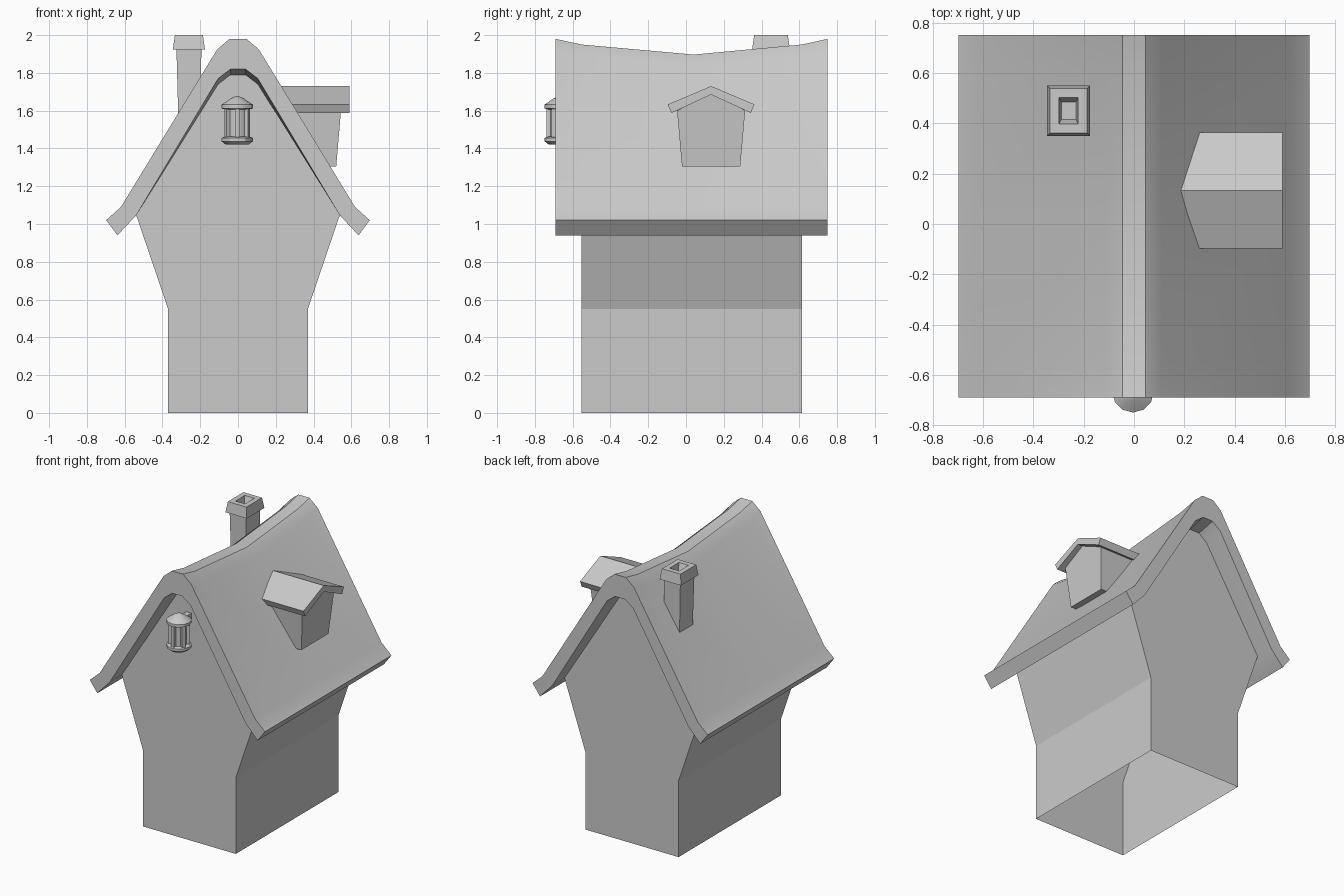
import bpy, math

if "Cube" in bpy.data.objects:
    bpy.data.objects.remove(bpy.data.objects["Cube"])

def mesh_object(name, verts, faces, smooth=False):
    me = bpy.data.meshes.new(name)
    me.from_pydata(verts, [], faces)
    ob = bpy.data.objects.new(name, me)
    bpy.context.collection.objects.link(ob)
    bpy.ops.object.select_all(action='DESELECT')
    ob.select_set(True)
    bpy.context.view_layer.objects.active = ob
    bpy.ops.object.mode_set(mode='EDIT')
    bpy.ops.mesh.select_all(action='SELECT')
    bpy.ops.mesh.normals_make_consistent(inside=False)
    bpy.ops.object.mode_set(mode='OBJECT')
    if smooth:
        bpy.ops.object.shade_smooth_by_angle(angle=math.radians(30))
    return ob

def loft(name, rings, smooth=False, caps=True, skip=()):
    """Join closed rings of equal length; skip lists side strips left open."""
    n = len(rings[0])
    verts = [p for r in rings for p in r]
    faces = [(k*n + i, k*n + (i+1) % n, (k+1)*n + (i+1) % n, (k+1)*n + i)
             for k in range(len(rings)-1) for i in range(n) if i not in skip]
    if caps:
        faces += [tuple(range(n)), tuple(range(len(verts)-n, len(verts)))]
    return mesh_object(name, verts, faces, smooth)

def mirrored(half, c=0.0):
    """Right half of a profile (top to bottom) mirrored about c."""
    return half + [(2*c - a, b) for a, b in reversed(half)]

def rect(cx, cy, hx, hy, z):
    return [(cx + sx*hx, cy + sy*hy, z) for sx, sy in ((-1, -1), (1, -1), (1, 1), (-1, 1))]

def lathe(name, cx, cy, prof, n=12):
    rings = [[(cx + r*math.cos(2*math.pi*i/n), cy + r*math.sin(2*math.pi*i/n), z)
              for i in range(n)] for r, z in prof]
    return loft(name, rings, smooth=True)

# House walls: thin shell, open at the floor and under the roof
half = [(0.04, 1.80), (0.105, 1.765), (0.54, 1.05), (0.37, 0.55), (0.37, 0)]
prof = mirrored(half)
loft("house_walls", [[(x, y, z) for x, z in prof] for y in (-0.553, 0.613)],
     skip=(0, 1, 4, 7, 8, 9))

# Main roof: thick strip whose ridge sags in the middle
outer = [(0.045, 1.98), (0.11, 1.925), (0.62, 1.09), (0.698, 1.02)]
inner = [(0.638, 0.94), (0.54, 1.045), (0.105, 1.77), (0.04, 1.82)]
left = [(-x, z) for x, z in outer + inner]
prof = outer + inner + left[::-1]
sag = [(-0.69, 0), (-0.553, 0.03), (0.04, 0.083), (0.613, 0.03), (0.75, 0)]
loft("main_roof", [[(x, y, z - (d if z > 1.5 else 0)) for x, z in prof]
                   for y, d in sag], smooth=True)

# Chimney shaft and hollow cap
cx, cy = -0.26, 0.45
loft("chimney_shaft", [rect(cx + 0.003, cy, 0.059, 0.075, 1.56), rect(cx, cy, 0.066, 0.08, 1.93)])
loft("chimney_cap", [rect(cx, cy, hx, hy, z) for hx, hy, z in (
    (0.06, 0.075, 1.925), (0.085, 0.10, 1.925), (0.074, 0.089, 2.0),
    (0.038, 0.053, 2.0), (0.029, 0.034, 1.945))])

# Dormer walls and gable roof
c = 0.133
half = [(c, 1.695), (0.313, 1.60), (0.287, 1.305)]
prof = half + [(2*c - y, z) for y, z in half[:0:-1]]
loft("dormer_walls", [[(0.2 if z > 1.5 else 0.42, y, z) for y, z in prof],
                      [(0.52 + 0.085*(z - 1.305), y, z) for y, z in prof]])
top = [(c, 1.73), (0.363, 1.633), (0.343, 1.588)]
prof = top + [(c, 1.685)] + [(2*c - y, z) for y, z in top[:0:-1]]
loft("dormer_roof", [[(x, y, z) for y, z in prof] for x in (0.16, 0.59)])

# Lantern on the front gable
lx, ly = -0.004, -0.666
lathe("lantern_cap", lx, ly, [(0.06, 1.605), (0.083, 1.612), (0.083, 1.632),
                              (0.068, 1.642), (0.036, 1.664), (0.008, 1.677)])
lathe("lantern_glass", lx, ly, [(0.055, 1.44), (0.055, 1.62)])
lathe("lantern_base", lx, ly, [(0.06, 1.42), (0.083, 1.438), (0.083, 1.456), (0.068, 1.462)])
for k in range(6):
    a = math.radians(60*k - 90)
    ux, uy = math.cos(a), math.sin(a)
    rings = [[(lx + ux*r - uy*t, ly + uy*r + ux*t, z)
              for r, t in ((0.05, -0.012), (0.072, -0.012), (0.072, 0.012), (0.05, 0.012))]
             for z in (1.45, 1.615)]
    loft(f"lantern_post_{k+1}", rings)
loft("lantern_bracket", [rect(lx, -0.575, 0.02, 0.04, z) for z in (1.595, 1.64)])
